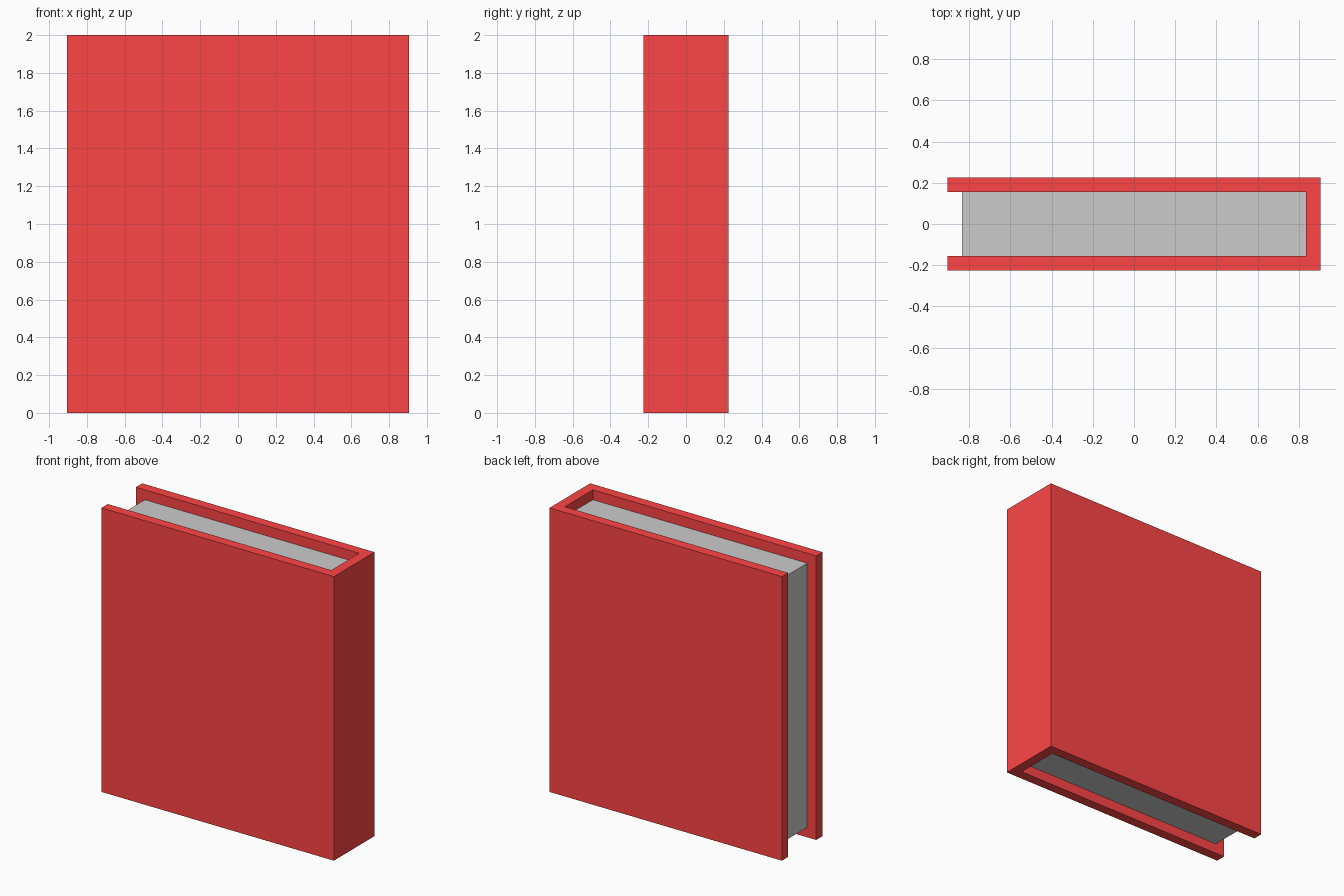
import bpy
import bmesh

if "Cube" in bpy.data.objects:
    bpy.data.objects.remove(bpy.data.objects["Cube"])

W, D, H, T = 0.905, 0.226, 2.0, 0.07  # half width, half depth, height, board thickness


def prism(name, profile, z0, z1):
    """Extrude a flat xy outline from z0 up to z1."""
    bm = bmesh.new()
    face = bm.faces.new([bm.verts.new((x, y, z0)) for x, y in profile])
    top = bmesh.ops.extrude_face_region(bm, geom=[face])["geom"]
    bmesh.ops.translate(bm, vec=(0, 0, z1 - z0),
                        verts=[v for v in top if isinstance(v, bmesh.types.BMVert)])
    bmesh.ops.recalc_face_normals(bm, faces=bm.faces)
    mesh = bpy.data.meshes.new(name)
    bm.to_mesh(mesh)
    bm.free()
    obj = bpy.data.objects.new(name, mesh)
    bpy.context.collection.objects.link(obj)
    return obj


# Cover: U-shaped section, spine on +x, open on -x
half = [(-W, -D), (W, -D)]
inner = [(W - T, D - T), (W - T, T - D)]
cover = prism("cover", half + [(W, D), (-W, D), (-W, D - T)] + inner + [(-W, T - D)], 0, H)
red = bpy.data.materials.new("cover_red")
red.diffuse_color = (1.0, 0.06, 0.06, 1.0)
red.use_nodes = True
red.node_tree.nodes["Principled BSDF"].inputs["Base Color"].default_value = red.diffuse_color
cover.data.materials.append(red)

# Page block: inset by one board thickness on every open side
px, py = W - T, D - T
prism("pages", [(-px, -py), (px, -py), (px, py), (-px, py)], T, H - T)
